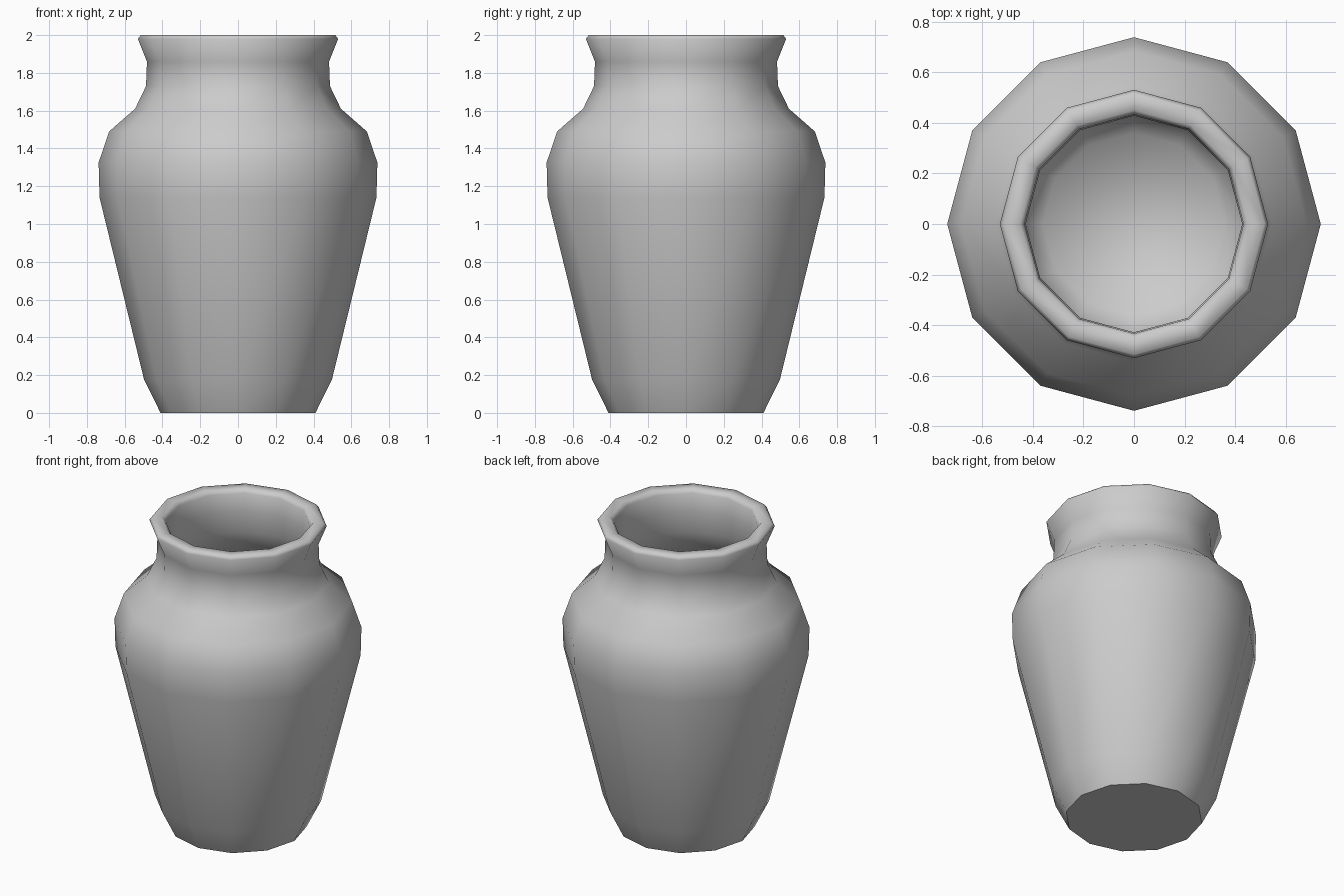
import bpy, bmesh, math

if "Cube" in bpy.data.objects:
    bpy.data.objects.remove(bpy.data.objects["Cube"])

SIDES = 12

# Profile (radius, height): outside upward, over the lip, down the inside
profile = [
    (0.41, 0.0), (0.497, 0.175), (0.733, 1.14), (0.738, 1.325),
    (0.682, 1.49), (0.545, 1.61), (0.487, 1.73), (0.482, 1.86),
    (0.53, 1.98), (0.515, 2.0), (0.45, 2.0), (0.433, 1.975),
    (0.428, 1.86), (0.432, 1.72), (0.50, 1.58), (0.635, 1.46),
    (0.685, 1.32), (0.68, 1.14), (0.447, 0.20), (0.36, 0.05),
]

# Revolve the profile into twelve-sided rings
bm = bmesh.new()
rings = []
for r, z in profile:
    rings.append([bm.verts.new((r * math.cos(2 * math.pi * i / SIDES),
                                r * math.sin(2 * math.pi * i / SIDES), z))
                  for i in range(SIDES)])
for a, b in zip(rings, rings[1:]):
    for i in range(SIDES):
        j = (i + 1) % SIDES
        bm.faces.new((a[i], a[j], b[j], b[i]))

# Underside and inner floor
base = bm.faces.new(list(reversed(rings[0])))
bm.faces.new(rings[-1])
for f in bm.faces:
    f.smooth = True
base.smooth = False
for e in base.edges:
    e.smooth = False

mesh = bpy.data.meshes.new("vase")
bm.to_mesh(mesh)
bm.free()
vase = bpy.data.objects.new("vase", mesh)
bpy.context.collection.objects.link(vase)
